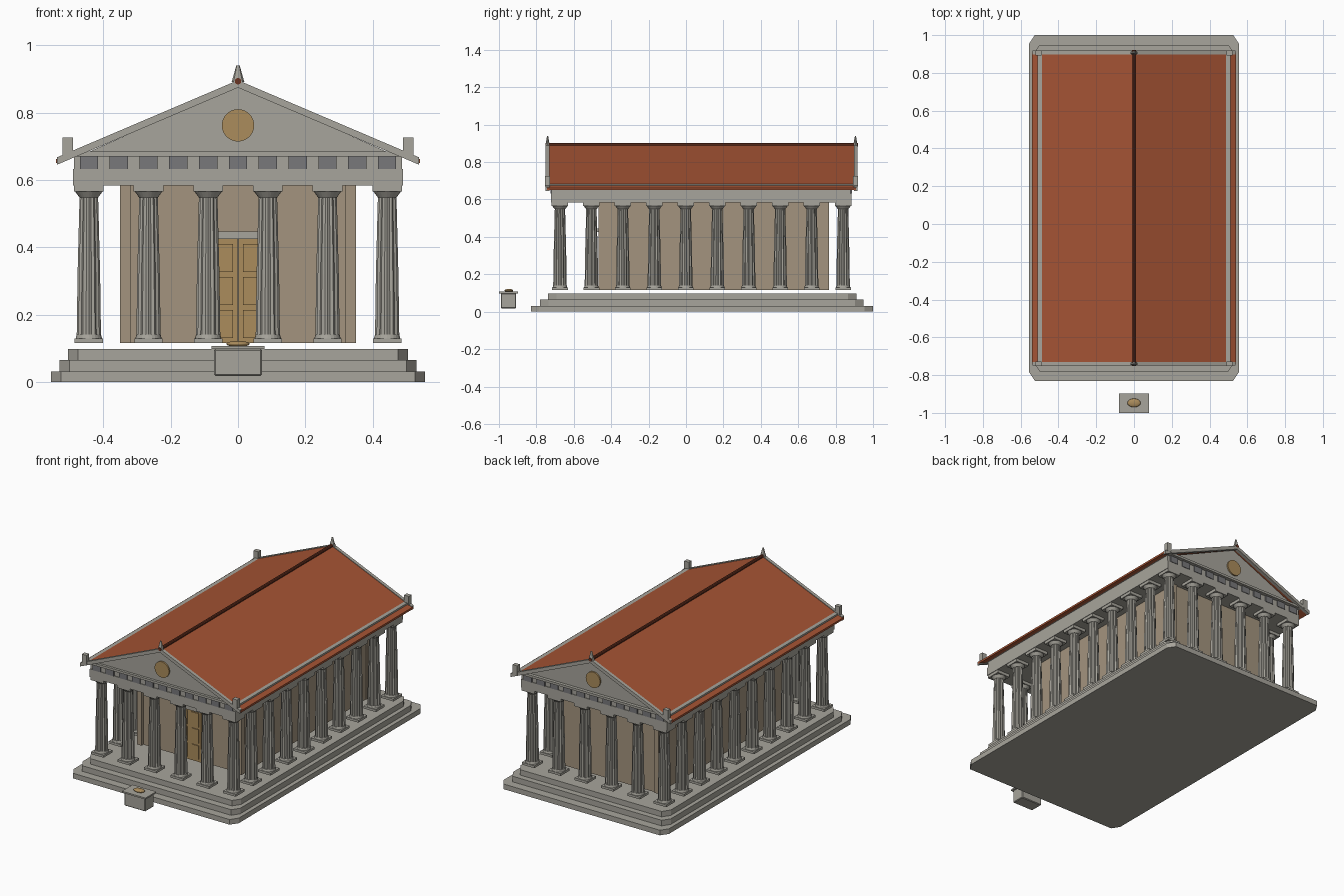
import bpy, bmesh, math
from mathutils import Matrix

if "Cube" in bpy.data.objects:
    bpy.data.objects.remove(bpy.data.objects["Cube"])


def material(name, rgb):
    m = bpy.data.materials.new(name)
    m.diffuse_color = [((c + 0.055) / 1.055) ** 2.4 for c in rgb] + [1]
    m.use_nodes = True
    m.node_tree.nodes["Principled BSDF"].inputs["Base Color"].default_value = m.diffuse_color
    return m


MARBLE = material("marble", (0.655, 0.645, 0.61))
WALL = material("warm_stone", (0.64, 0.58, 0.495))
TILE = material("terracotta", (0.65, 0.33, 0.205))
RIDGE = material("dark_terracotta", (0.42, 0.2, 0.13))
GOLD = material("bronze", (0.67, 0.55, 0.36))
SLATE = material("dark_grey_stone", (0.47, 0.47, 0.48))

CY = 0.083  # middle of the temple along y


def finish(name, bm, mat):
    bmesh.ops.recalc_face_normals(bm, faces=bm.faces)
    me = bpy.data.meshes.new(name)
    bm.to_mesh(me)
    bm.free()
    me.materials.append(mat)
    ob = bpy.data.objects.new(name, me)
    bpy.context.collection.objects.link(ob)
    return ob


def prism(bm, pts, axis, a, b):
    """Extrude a polygon along y (points are x,z) or z (points are x,y)."""
    def place(p, t):
        return (p[0], t, p[1]) if axis == "y" else (p[0], p[1], t)
    lo = [bm.verts.new(place(p, a)) for p in pts]
    hi = [bm.verts.new(place(p, b)) for p in pts]
    bm.faces.new(lo)
    bm.faces.new(hi)
    for i in range(len(pts)):
        j = (i + 1) % len(pts)
        bm.faces.new((lo[i], lo[j], hi[j], hi[i]))


def add_box(bm, x0, x1, y0, y1, z0, z1):
    prism(bm, [(x0, y0), (x1, y0), (x1, y1), (x0, y1)], "z", z0, z1)


def box(name, mat, *dims):
    bm = bmesh.new()
    add_box(bm, *dims)
    return finish(name, bm, mat)


def extrude(name, mat, pts, axis, a, b):
    bm = bmesh.new()
    prism(bm, pts, axis, a, b)
    return finish(name, bm, mat)


def loft(bm, rings):
    """Skin a stack of equal-length rings given as (radius list, z)."""
    rows = []
    for radii, z in rings:
        n = len(radii)
        rows.append([bm.verts.new((r * math.cos(2 * math.pi * i / n),
                                   r * math.sin(2 * math.pi * i / n), z))
                     for i, r in enumerate(radii)])
    for lo, hi in zip(rows, rows[1:]):
        for i in range(len(lo)):
            j = (i + 1) % len(lo)
            bm.faces.new((lo[i], lo[j], hi[j], hi[i]))
    bm.faces.new(rows[0])
    bm.faces.new(rows[-1])


# Three steps with clipped corners
for i, (hx, y0, y1, z0, z1) in enumerate([(0.555, -0.83, 1.0, 0, 0.031),
                                          (0.53, -0.78, 0.948, 0.031, 0.065),
                                          (0.505, -0.737, 0.912, 0.065, 0.098)]):
    cx, cy = 0.03, 0.045
    pts = [(-hx + cx, y0), (hx - cx, y0), (hx, y0 + cy), (hx, y1 - cy),
           (hx - cx, y1), (-hx + cx, y1), (-hx, y1 - cy), (-hx, y0 + cy)]
    extrude(f"step_{i + 1}", MARBLE, pts, "z", z0, z1)

# Fluted column with square plinth and capital, shared by the whole colonnade
bm = bmesh.new()
add_box(bm, -0.042, 0.042, -0.042, 0.042, 0.115, 0.129)
loft(bm, [([0.039] * 24, 0.129), ([0.036] * 24, 0.141)])
flute = [1.0, 0.87] * 12
loft(bm, [([r * f for f in flute], z) for r, z in
          [(0.036, 0.14), (0.0335, 0.32), (0.0275, 0.552)]])
loft(bm, [([0.028] * 24, 0.548), ([0.042] * 24, 0.567)])
add_box(bm, -0.044, 0.044, -0.044, 0.044, 0.565, 0.584)
first = finish("column", bm, MARBLE)
spots = [(-0.443 + 0.1772 * i, y) for i in range(6) for y in (-0.674, 0.84)]
spots += [(s * 0.443, -0.674 + 0.1682 * j) for j in range(1, 9) for s in (-1, 1)]
for k, (x, y) in enumerate(spots):
    ob = first
    if k:
        ob = first.copy()
        bpy.context.collection.objects.link(ob)
    ob.location = (x, y, 0)

# Inner chamber with corner pilasters
box("chamber", WALL, -0.345, 0.345, -0.45, 0.757, 0.115, 0.59)
bm = bmesh.new()
for s in (-1, 1):
    x0, x1 = sorted((s * 0.32, s * 0.35))
    add_box(bm, x0, x1, -0.468, -0.435, 0.115, 0.59)
    add_box(bm, x0, x1, 0.735, 0.765, 0.115, 0.59)
finish("corner_pilasters", bm, WALL)

# Double door with raised panels and a lintel
bm = bmesh.new()
for s in (-1, 1):
    x0, x1 = sorted((s * 0.001, s * 0.075))
    add_box(bm, x0, x1, -0.461, -0.445, 0.115, 0.425)
    for k in range(3):
        z = 0.13 + k * 0.098
        add_box(bm, x0 + 0.014, x1 - 0.014, -0.466, -0.46, z, z + 0.084)
finish("double_door", bm, GOLD)
box("door_lintel", MARBLE, -0.09, 0.09, -0.48, -0.445, 0.425, 0.446)

# Beams above the columns
box("architrave", MARBLE, -0.49, 0.49, -0.722, 0.884, 0.583, 0.633)
box("frieze", MARBLE, -0.487, 0.487, -0.718, 0.88, 0.633, 0.672)
bm = bmesh.new()
for i in range(-5, 6):
    x = i * 0.0886
    add_box(bm, x - 0.027, x + 0.027, -0.725, -0.715, 0.632, 0.672)
    add_box(bm, x - 0.027, x + 0.027, 0.877, 0.887, 0.632, 0.672)
finish("frieze_blocks", bm, SLATE)
box("cornice", MARBLE, -0.512, 0.512, -0.737, 0.903, 0.67, 0.684)

# Gable ends and roof, following one slope
SLOPE, TOP = 0.426, 0.892


def chevron(half, top, thick):
    drop = half * SLOPE
    return [(-half, top - drop), (0, top), (half, top - drop),
            (half, top - drop - thick), (0, top - thick), (-half, top - drop - thick)]


extrude("pediment", MARBLE, [(-0.45, 0.68), (0.45, 0.68), (0, 0.88)], "y", -0.722, 0.884)
extrude("roof", TILE, chevron(0.54, TOP, 0.012), "y", -0.742, 0.908)
for name, y0, y1 in (("front", -0.75, -0.73), ("back", 0.898, 0.918)):
    extrude(name + "_raking_cornice", MARBLE, chevron(0.537, TOP + 0.004, 0.022), "y", y0, y1)

# Ridge cap
bm = bmesh.new()
bmesh.ops.create_cone(bm, cap_ends=True, segments=10, radius1=0.01, radius2=0.01, depth=1.672,
                      matrix=Matrix.Translation((0, CY + 0.001, 0.893))
                      @ Matrix.Rotation(math.pi / 2, 4, "X"))
finish("ridge_cap", bm, RIDGE)

# Gable discs and roof ornaments at both ends
for name, y_disc, y_orn in (("front", -0.722, -0.74), ("back", 0.884, 0.906)):
    bm = bmesh.new()
    bmesh.ops.create_cone(bm, cap_ends=True, segments=32, radius1=0.048, radius2=0.048,
                          depth=0.018, matrix=Matrix.Translation((0, y_disc, 0.762))
                          @ Matrix.Rotation(math.pi / 2, 4, "X"))
    finish(name + "_gable_disc", bm, GOLD)
    bm = bmesh.new()
    bmesh.ops.create_cone(bm, cap_ends=True, segments=8, radius1=0.019, radius2=0.005, depth=0.05,
                          matrix=Matrix.Translation((0, y_orn, 0.915))
                          @ Matrix.Diagonal((1, 0.6, 1, 1)))
    finish(name + "_peak_ornament", bm, MARBLE)
    bm = bmesh.new()
    for s in (-1, 1):
        x0, x1 = sorted((s * 0.49, s * 0.521))
        add_box(bm, x0, x1, y_orn - 0.013, y_orn + 0.013, 0.67, 0.726)
    finish(name + "_corner_ornaments", bm, MARBLE)

# Altar in front with a shallow bowl
altar = box("altar_block", MARBLE, -0.071, 0.071, -0.99, -0.908, 0.018, 0.098)
bev = altar.modifiers.new("bevel", "BEVEL")
bev.width = 0.004
bev.segments = 1
box("altar_slab", MARBLE, -0.079, 0.079, -1.0, -0.897, 0.098, 0.107)
bm = bmesh.new()
bmesh.ops.create_uvsphere(bm, u_segments=20, v_segments=10, radius=1,
                          matrix=Matrix.Translation((0, -0.947, 0.113))
                          @ Matrix.Diagonal((0.035, 0.023, 0.009, 1)))
bowl = finish("altar_bowl", bm, GOLD)
bowl.data.polygons.foreach_set("use_smooth", [True] * len(bowl.data.polygons))
